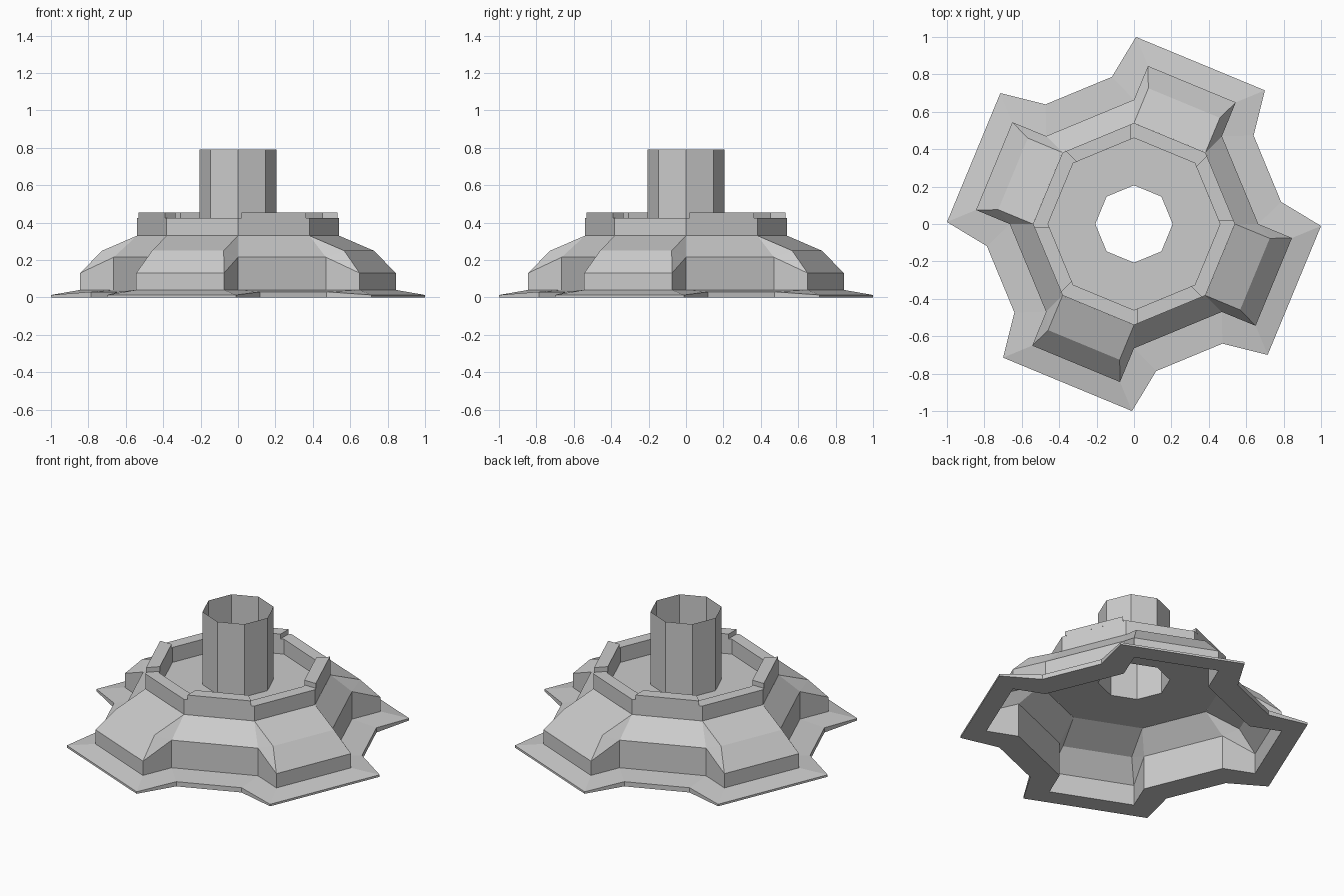
import bpy, bmesh
from math import radians, cos, sin

if "Cube" in bpy.data.objects:
    bpy.data.objects.remove(bpy.data.objects["Cube"])

def make(name, build):
    bm = bmesh.new()
    build(bm)
    bmesh.ops.remove_doubles(bm, verts=bm.verts, dist=0.002)
    me = bpy.data.meshes.new(name)
    bm.to_mesh(me)
    bm.free()
    ob = bpy.data.objects.new(name, me)
    bpy.context.collection.objects.link(ob)
    return ob

def ring(a, w, zp, b, v, zr):
    """Four bastions (distance a, half width w) alternating with four recesses."""
    pts = []
    for k in range(4):
        for deg, d, h, z in ((-22.5, a, w, zp), (22.5, b, v, zr)):
            t = radians(deg + 90 * k)
            for s in (-h, h):
                pts.append((d * cos(t) - s * sin(t), d * sin(t) + s * cos(t), z))
    return pts

def octagon(r, z):
    return [(r * cos(radians(45 * i)), r * sin(radians(45 * i)), z) for i in range(8)]

def loft(bm, rings):
    loops = [[bm.verts.new(p) for p in r] for r in rings]
    for lo, hi in zip(loops, loops[1:]):
        n = len(lo)
        for i in range(n):
            j = (i + 1) % n
            bm.faces.new((lo[i], lo[j], hi[j], hi[i]))

# Thin sloping skirt around the foot
def skirt(bm):
    loft(bm, [ring(.809, .254, 0, .614, .254, 0),
              ring(.928, .373, 0, .772, .192, 0),
              ring(.928, .373, .013, .772, .192, .03),
              ring(.809, .254, .04, .614, .254, .04)])
make("skirt", skirt)

# Walls and two-pitch roofs of the bastions
def body(bm):
    loft(bm, [ring(.809, .254, 0, .614, .254, 0),
              ring(.809, .254, .13, .614, .254, .215),
              ring(.70, .207, .25, .614, .254, .215),
              ring(.499, .2067, .33, .499, .2067, .33)])
make("body", body)

# Low parapet and the deck inside it
make("parapet", lambda bm: loft(bm, [octagon(.54, .33), octagon(.54, .425),
                                     octagon(.46, .425), octagon(.46, .33)]))
make("deck", lambda bm: loft(bm, [octagon(.54, .33), octagon(.207, .33)]))

# Raised caps over the recessed sides
def caps(bm):
    for k in range(4):
        t = radians(22.5 + 90 * k)
        def at(d, s, z):
            return bm.verts.new((d * cos(t) - s * sin(t), d * sin(t) + s * cos(t), z))
        lo, hi = [[at(d, s, z) for d, s in ((.499, -.187), (.499, .187), (.425, .156), (.425, -.156))]
                  for z in (.425, .455)]
        bm.faces.new(hi)
        for i in range(4):
            j = (i + 1) % 4
            bm.faces.new((lo[i], lo[j], hi[j], hi[i]))
make("parapet_caps", caps)

# Open central tube
make("tube", lambda bm: loft(bm, [octagon(.207, .33), octagon(.207, .79)]))
